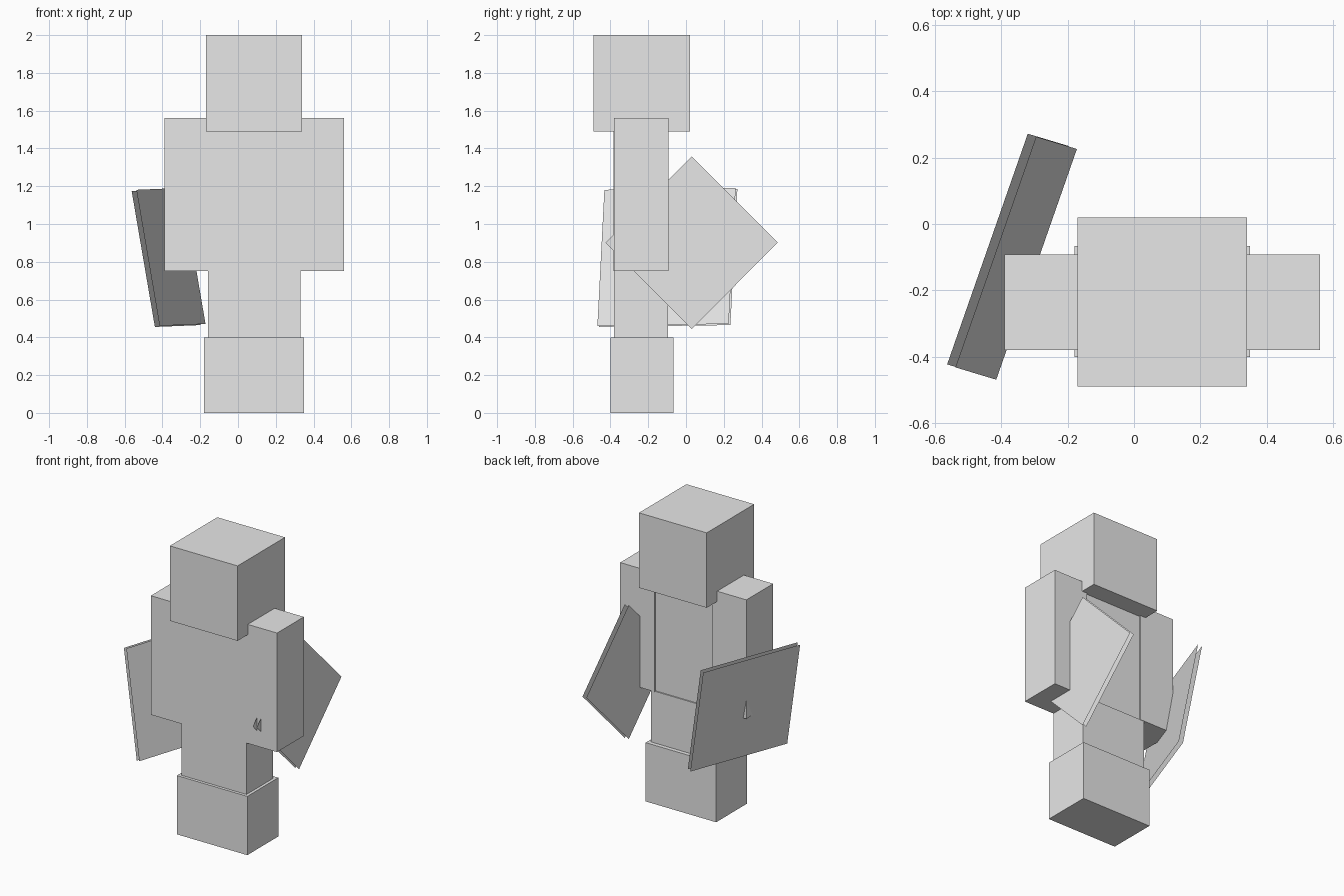
import bpy
import bmesh
from mathutils import Vector

if "Cube" in bpy.data.objects:
    bpy.data.objects.remove(bpy.data.objects["Cube"])

grey = bpy.data.materials.new("light_grey")
grey.diffuse_color = (0.8, 0.8, 0.8, 1.0)
grey.use_nodes = True
grey.node_tree.nodes["Principled BSDF"].inputs["Base Color"].default_value = grey.diffuse_color


def finish(name, bm):
    mesh = bpy.data.meshes.new(name)
    bm.to_mesh(mesh)
    bm.free()
    mesh.materials.append(grey)
    obj = bpy.data.objects.new(name, mesh)
    bpy.context.collection.objects.link(obj)
    return obj


def box(name, x, y, z):
    """Box from its (min, max) range on each axis."""
    bm = bmesh.new()
    bmesh.ops.create_cube(bm, size=1.0)
    for v in bm.verts:
        v.co = [r[0] if c < 0 else r[1] for c, r in zip(v.co, (x, y, z))]
    return finish(name, bm)


def twin_sheet(name, corner, edge_a, edge_b, offset):
    """Two parallel open sheets, one on each side of a thin held panel."""
    corner, a, b, offset = map(Vector, (corner, edge_a, edge_b, offset))
    bm = bmesh.new()
    for shift, flip in ((Vector(), False), (offset, True)):
        loop = [corner, corner + a, corner + a + b, corner + b]
        # wind each sheet so that it faces away from the other one
        if (a.cross(b).dot(offset) > 0) != flip:
            loop.reverse()
        bm.faces.new([bm.verts.new(p + shift) for p in loop])
    return finish(name, bm)


CX = 0.085  # middle of the figure

# Blocky figure
box("head", (CX - 0.255, CX + 0.255), (-0.49, 0.02), (1.49, 2.0))
box("torso", (CX - 0.235, CX + 0.235), (-0.384, -0.103), (0.75, 1.5))
box("legs", (CX - 0.245, CX + 0.245), (-0.38, -0.095), (0.4, 0.752))
box("boots", (CX - 0.265, CX + 0.265), (-0.40, -0.067), (0.0, 0.4))
for side, label in ((-1, "left"), (1, "right")):
    xs = sorted((CX + side * 0.215, CX + side * 0.475))
    box(label + "_arm", xs, (-0.38, -0.092), (0.75, 1.56))

# Diamond panel in one hand
twin_sheet("diamond_panel", (0.41, 0.03, 0.445),
           (0, 0.456, 0.456), (0, -0.456, 0.456), (0.029, 0, 0))

# Tilted square panel in the other hand
twin_sheet("tilted_panel", (-0.563, -0.423, 1.175),
           (0.243, 0.695, 0.01), (0.123, -0.037, -0.72),
           (0.025, -0.009, 0.006))
